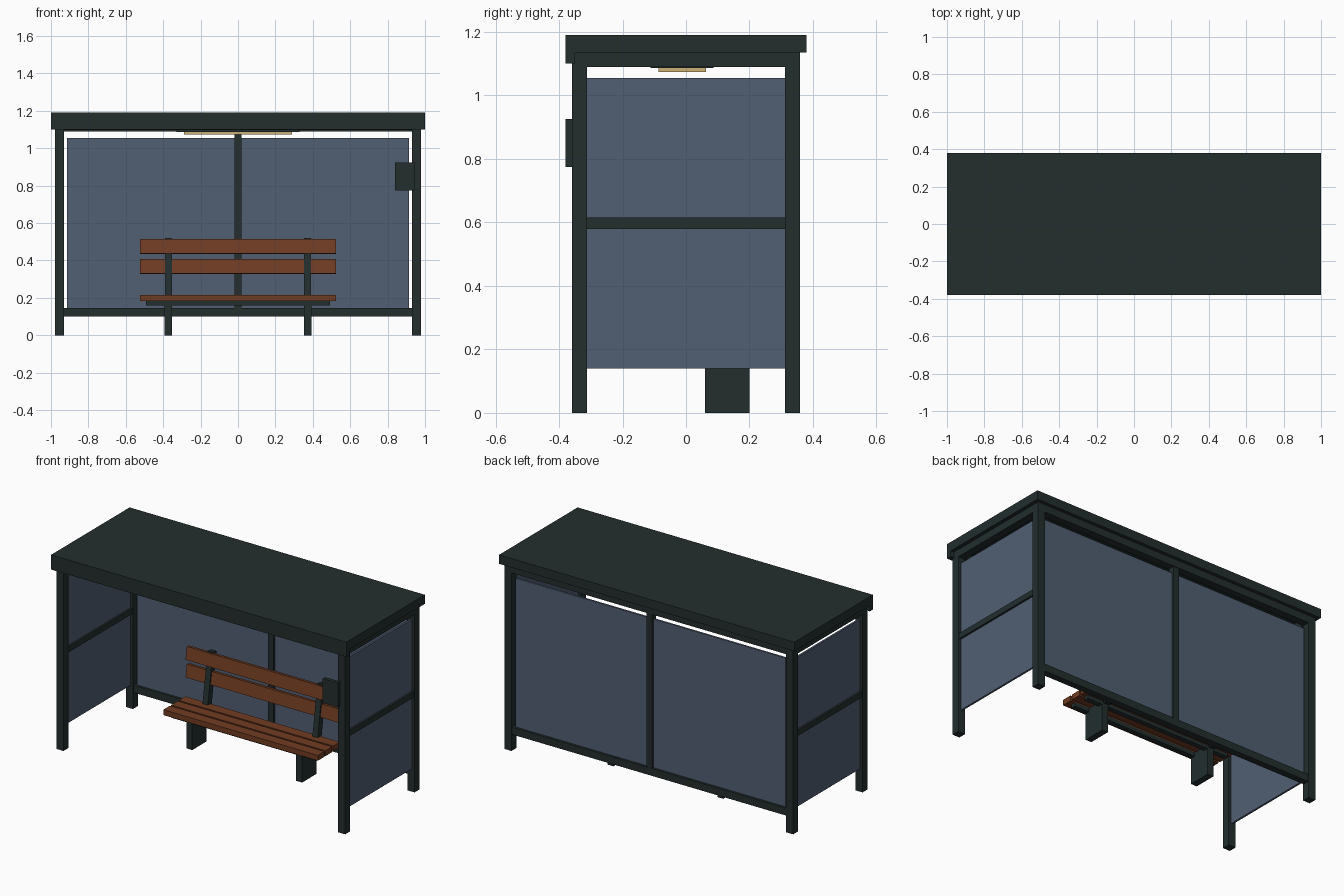
import bpy, math

if "Cube" in bpy.data.objects:
    bpy.data.objects.remove(bpy.data.objects["Cube"])

def mat(name, rgb):
    m = bpy.data.materials.new(name)
    m.diffuse_color = (*rgb, 1)
    m.use_nodes = True
    m.node_tree.nodes["Principled BSDF"].inputs["Base Color"].default_value = m.diffuse_color
    return m

DARK = mat("dark green metal", (0.017, 0.027, 0.027))
GLASS = mat("blue grey glass", (0.082, 0.112, 0.168))
WOOD = mat("brown wood", (0.16, 0.045, 0.016))
LAMP = mat("warm lamp", (0.62, 0.45, 0.18))

def box(name, x, y, z, m, tilt=0):
    """Box from (min, max) ranges, optionally leaned back about its centre."""
    bpy.ops.mesh.primitive_cube_add(size=1)
    o = bpy.context.object
    o.name = name
    o.location = [(a + b) / 2 for a, b in (x, y, z)]
    o.scale = [b - a for a, b in (x, y, z)]
    o.rotation_euler.x = -tilt
    o.data.materials.append(m)
    return o

def mid(c, w):
    return (c - w / 2, c + w / 2)

PX, PY, PW = 0.954, 0.336, 0.047

# Roof slab, front fascia
box("roof", (-1, 1), (-0.38, 0.38), (1.135, 1.19), DARK)
box("roof_fascia", (-1, 1), (-0.38, -0.35), (1.1, 1.14), DARK)

# Posts, beams and side panels
for sx, side in ((-1, "left"), (1, "right")):
    for sy, end in ((-1, "front"), (1, "back")):
        box(f"{side}_{end}_post", mid(sx * PX, PW), mid(sy * PY, PW), (0, 1.14), DARK)
    box(f"{side}_top_beam", mid(sx * PX, PW), (-0.313, 0.313), (1.09, 1.14), DARK)
    box(f"{side}_middle_rail", mid(sx * PX, 0.035), (-0.315, 0.315), (0.58, 0.615), DARK)
    box(f"{side}_glass", mid(sx * PX, 0.012), (-0.315, 0.315), (0.14, 1.055), GLASS)
    box(f"{side}_back_glass", sorted((sx * 0.015, sx * 0.914)), mid(PY, 0.012), (0.14, 1.055), GLASS)

# Back frame
box("back_top_beam", (-0.932, 0.932), mid(PY, PW), (1.09, 1.14), DARK)
box("front_top_beam", (-0.932, 0.932), mid(-PY, PW), (1.098, 1.14), DARK)
box("back_bottom_rail", (-0.932, 0.932), mid(PY, 0.04), (0.1, 0.145), DARK)
box("back_mullion", mid(0, 0.038), mid(PY, 0.038), (0.14, 1.095), DARK)

# Ceiling lamp and information box
box("lamp_housing", mid(0, 0.656), (-0.112, 0.087), (1.086, 1.14), DARK)
box("lamp_panel", mid(0, 0.576), (-0.086, 0.063), (1.074, 1.09), LAMP)
box("information_box", (0.84, 0.943), (-0.38, -0.357), (0.775, 0.925), DARK)

# Bench seat slats and under-seat rails
for i in range(3):
    box(f"seat_slat_{i + 1}", mid(0, 1.046), mid(0.057 + i * 0.075, 0.064), (0.182, 0.215), WOOD)
for i, y in enumerate((0.075, 0.185)):
    box(f"seat_rail_{i + 1}", mid(0, 0.985), mid(y, 0.03), (0.16, 0.184), DARK)

# Bench legs and leaning back supports
TILT = math.radians(9)
for x, side in ((-0.372, "left"), (0.372, "right")):
    box(f"{side}_bench_leg", mid(x, 0.04), (0.06, 0.2), (0, 0.183), DARK)
    box(f"{side}_back_support", mid(x, 0.036), mid(0.253, 0.038), (0.162, 0.52), DARK, TILT)

# Backrest slats
for name, z in (("lower", 0.367), ("upper", 0.475)):
    box(f"{name}_back_slat", mid(0, 1.046), mid(0.258, 0.025), mid(z, 0.078), WOOD, TILT)
